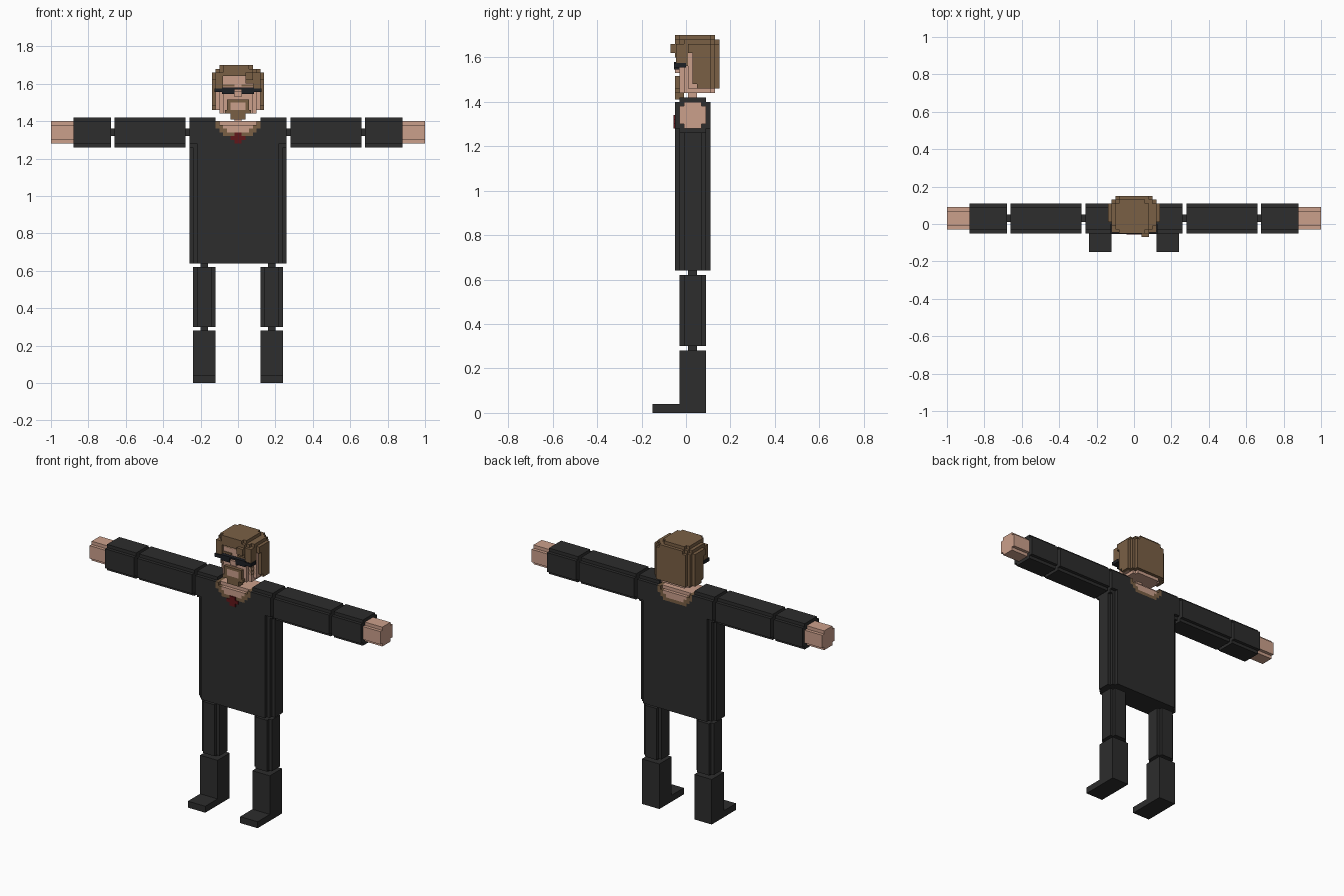
import bpy, bmesh

if "Cube" in bpy.data.objects:
    bpy.data.objects.remove(bpy.data.objects["Cube"])

V = 0.02  # one block of the stepped style


def material(name, rgb):
    m = bpy.data.materials.new(name)
    m.diffuse_color = (*rgb, 1)
    m.use_nodes = True
    m.node_tree.nodes["Principled BSDF"].inputs["Base Color"].default_value = m.diffuse_color
    return m


CLOTH = material("charcoal cloth", (0.026, 0.026, 0.026))
SKIN = material("skin", (0.60, 0.35, 0.26))
HAIR = material("brown hair", (0.195, 0.117, 0.06))
RED = material("dark red", (0.12, 0.008, 0.01))
GLASS = material("black lens", (0.012, 0.014, 0.018))


def stairs(u0, u1, v0, v1, n):
    """Rectangle outline whose corners are cut by n block steps."""
    if n == 0:
        return [(u0, v0), (u1, v0), (u1, v1), (u0, v1)]
    corner = []
    for i in range(n):
        corner += [(i * V, (n - i) * V), ((i + 1) * V, (n - i) * V)]
    corner.append((n * V, 0))
    a = [(u0 + p, v0 + q) for p, q in corner]
    b = [(u1 - p, v0 + q) for p, q in reversed(corner)]
    c = [(u1 - p, v1 - q) for p, q in corner]
    d = [(u0 + p, v1 - q) for p, q in reversed(corner)]
    return a + b + c + d


def part(name, mat, *bars):
    """Each bar is (x0, x1, y0, y1, z0, z1[, axis, steps])."""
    bm = bmesh.new()
    for bar in bars:
        axis, n = bar[6:] if len(bar) > 6 else (2, 0)
        lim = [tuple(sorted(bar[i:i + 2])) for i in (0, 2, 4)]
        iu, iv = [i for i in range(3) if i != axis]
        verts = []
        for u, v in stairs(*lim[iu], *lim[iv], n):
            co = [0, 0, 0]
            co[iu], co[iv], co[axis] = u, v, lim[axis][0]
            verts.append(bm.verts.new(co))
        face = bm.faces.new(verts)
        ext = bmesh.ops.extrude_face_region(bm, geom=[face])
        move = [0, 0, 0]
        move[axis] = lim[axis][1] - lim[axis][0]
        bmesh.ops.translate(bm, vec=move, verts=[g for g in ext["geom"] if isinstance(g, bmesh.types.BMVert)])
    bmesh.ops.recalc_face_normals(bm, faces=bm.faces)
    me = bpy.data.meshes.new(name)
    bm.to_mesh(me)
    bm.free()
    me.materials.append(mat)
    ob = bpy.data.objects.new(name, me)
    bpy.context.collection.objects.link(ob)


# Limbs, mirrored
for side, s in (("right", 1), ("left", -1)):
    part(side + "_shoulder", CLOTH, (s * .12, s * .26, -.05, .11, 1.26, 1.42, 0, 1))
    part(side + "_upper_arm", CLOTH, (s * .28, s * .66, -.05, .11, 1.26, 1.42, 0, 1))
    part(side + "_forearm", CLOTH, (s * .68, s * .88, -.05, .11, 1.26, 1.42, 0, 1))
    part(side + "_hand", SKIN, (s * .88, s * 1.0, -.03, .09, 1.28, 1.40, 0, 1))
    part(side + "_arm_joints", CLOTH,
         (s * .26, s * .28, .01, .05, 1.32, 1.36), (s * .66, s * .68, .01, .05, 1.32, 1.36))
    part(side + "_thigh", CLOTH, (s * .12, s * .24, -.03, .09, .30, .62, 2, 1))
    part(side + "_shin", CLOTH, (s * .12, s * .24, -.03, .09, 0, .28))
    part(side + "_foot", CLOTH, (s * .12, s * .24, -.15, -.03, 0, .04))
    part(side + "_leg_joints", CLOTH,
         (s * .16, s * .20, .01, .05, .28, .30), (s * .16, s * .20, .01, .05, .62, .64))

# Torso with a stepped round neckline
part("torso", CLOTH, (-.26, .26, -.05, .11, .64, 1.28, 2, 2))
cloth, trim, chest = [], [], []
for x0, x1, z, t in ((0, .06, 1.32, .02), (.06, .08, 1.32, .04), (.08, .10, 1.34, .04), (.10, .12, 1.36, .04)):
    for s in (1, -1):
        cloth.append((s * x0, s * x1, -.05, .11, 1.28, z))
        trim.append((s * x0, s * x1, -.05, .11, z, z + t))
        if z + t < 1.40:
            chest.append((s * x0, s * x1, -.05, .11, z + t, 1.38))
            chest.append((s * x0, s * x1, -.03, .09, 1.38, 1.40))
part("neckline", CLOTH, *cloth)
part("collar_trim", HAIR, *trim)
part("chest", SKIN, *chest)
part("pendant", RED, (-.04, .04, -.056, -.05, 1.28, 1.34, 1, 1))

# Head
part("neck", SKIN, (-.02, .02, .01, .05, 1.40, 1.46))
part("head", SKIN,
     (-.12, .12, -.03, .13, 1.46, 1.65, 2, 2), (-.10, .10, -.03, .13, 1.44, 1.46, 2, 1))
part("nose_and_lip", SKIN, (-.02, .02, -.05, -.03, 1.53, 1.56), (-.04, .04, -.05, -.03, 1.46, 1.50))
part("beard", HAIR,
     (-.06, .06, -.05, -.03, 1.50, 1.515), (-.06, -.04, -.05, -.03, 1.46, 1.50),
     (.04, .06, -.05, -.03, 1.46, 1.50), (-.07, .07, -.05, -.01, 1.44, 1.46),
     (-.04, .04, -.05, -.01, 1.41, 1.44))

# Hair: back and sides, fringe frame, layered crown and a small quiff
part("hair", HAIR,
     (-.14, .14, -.01, .15, 1.48, 1.62, 2, 2), (-.14, .14, .01, .15, 1.46, 1.48, 2, 2),
     (-.14, .14, -.03, .15, 1.62, 1.66, 2, 2), (-.12, .12, -.05, .15, 1.66, 1.68, 2, 2),
     (-.10, .08, -.05, .13, 1.68, 1.70, 2, 1))
part("fringe", HAIR,
     (-.12, -.08, -.045, .01, 1.56, 1.66), (.08, .12, -.045, .01, 1.56, 1.66),
     (-.08, .08, -.05, -.02, 1.64, 1.66), (.04, .08, -.05, -.02, 1.60, 1.64),
     (.04, .08, -.07, -.05, 1.62, 1.66),
     (-.08, -.02, -.036, -.03, 1.585, 1.595), (.02, .08, -.036, -.03, 1.585, 1.595))

# Sunglasses
part("sunglasses", GLASS,
     (-.085, -.02, -.053, -.03, 1.545, 1.57), (.02, .085, -.053, -.03, 1.545, 1.57),
     (-.085, .085, -.053, -.03, 1.57, 1.58),
     (-.125, -.085, -.053, 0, 1.555, 1.575), (.085, .125, -.053, 0, 1.555, 1.575))
